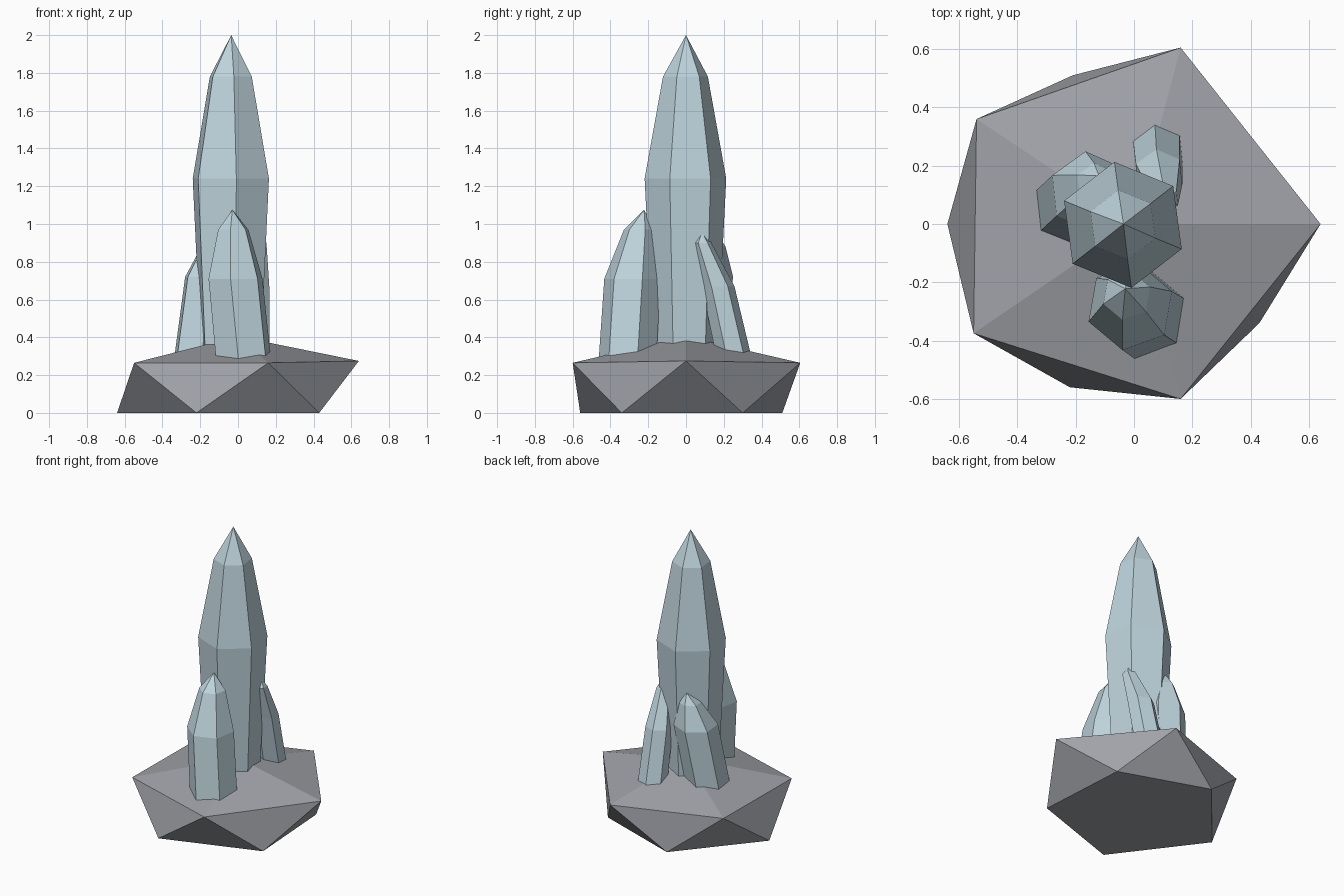
import bpy, bmesh
from math import cos, sin, radians

cube = bpy.data.objects.get("Cube")
if cube:
    bpy.data.objects.remove(cube, do_unlink=True)


def material(name, colour):
    mat = bpy.data.materials.new(name)
    mat.use_nodes = True
    mat.diffuse_color = (*colour, 1)
    bsdf = mat.node_tree.nodes["Principled BSDF"]
    bsdf.inputs["Base Color"].default_value = (*colour, 1)
    bsdf.inputs["Roughness"].default_value = 0.8
    return mat


def add_object(name, bm, mat):
    bmesh.ops.recalc_face_normals(bm, faces=bm.faces)
    mesh = bpy.data.meshes.new(name)
    bm.to_mesh(mesh)
    bm.free()
    mesh.materials.append(mat)
    obj = bpy.data.objects.new(name, mesh)
    bpy.context.collection.objects.link(obj)
    return obj


def crystal(name, mat, turn, rings, tip):
    """Six-sided shard: rings are (x, y, z, radius) from the root up, ending in a tip."""
    bm = bmesh.new()
    loops = []
    for x, y, z, r in rings:
        angles = [radians(turn + 60 * i) for i in range(6)]
        loops.append([bm.verts.new((x + r * cos(a), y + r * sin(a), z)) for a in angles])
    bm.faces.new(loops[0][::-1])
    for low, high in zip(loops, loops[1:]):
        for i in range(6):
            j = (i + 1) % 6
            bm.faces.new((low[i], low[j], high[j], high[i]))
    top = bm.verts.new(tip)
    for i in range(6):
        bm.faces.new((loops[-1][i], loops[-1][(i + 1) % 6], top))
    return add_object(name, bm, mat)


stone = material("grey stone", (0.35, 0.36, 0.39))
ice = material("pale blue crystal", (0.52, 0.66, 0.72))

# Faceted rock: two staggered five-sided rings under a shallow peak
shoulder = [(0.64, 0, 0.275), (0.16, 0.605, 0.265), (-0.54, 0.36, 0.265),
            (-0.55, -0.375, 0.265), (0.16, -0.6, 0.265)]
foot = [(0.39, 0.3), (-0.21, 0.51), (-0.64, 0), (-0.22, -0.56), (0.43, -0.34)]
bm = bmesh.new()
upper = [bm.verts.new(p) for p in shoulder]
lower = [bm.verts.new((x, y, 0)) for x, y in foot]
peak = bm.verts.new((0, 0, 0.405))
bm.faces.new(lower[::-1])
for i in range(5):
    j = (i + 1) % 5
    bm.faces.new((upper[i], upper[j], peak))
    bm.faces.new((upper[i], lower[i], upper[j]))
    bm.faces.new((lower[i], lower[j], upper[j]))
add_object("rock_base", bm, stone)

# Tall central crystal
crystal("main_crystal", ice, 37.7,
        [(-0.038, -0.003, 0.2, 0.165), (-0.038, -0.003, 1.24, 0.218),
         (-0.038, -0.003, 1.78, 0.12)], (-0.036, 0, 2))

# Smaller crystals leaning in against it
crystal("front_crystal", ice, 20,
        [(0.037, -0.315, 0.2, 0.155), (-0.013, -0.283, 0.71, 0.152),
         (-0.025, -0.245, 0.97, 0.085)], (-0.03, -0.222, 1.075))
crystal("back_left_crystal", ice, 36,
        [(0.08, 0.275, 0.2, 0.095), (0.086, 0.17, 0.67, 0.087),
         (0.105, 0.085, 0.9, 0.05)], (0.12, 0.085, 0.955))
crystal("back_right_crystal", ice, 36,
        [(-0.222, 0.045, 0.2, 0.14), (-0.152, 0.11, 0.72, 0.14),
         (-0.13, 0.14, 0.88, 0.07)], (-0.12, 0.165, 0.95))
